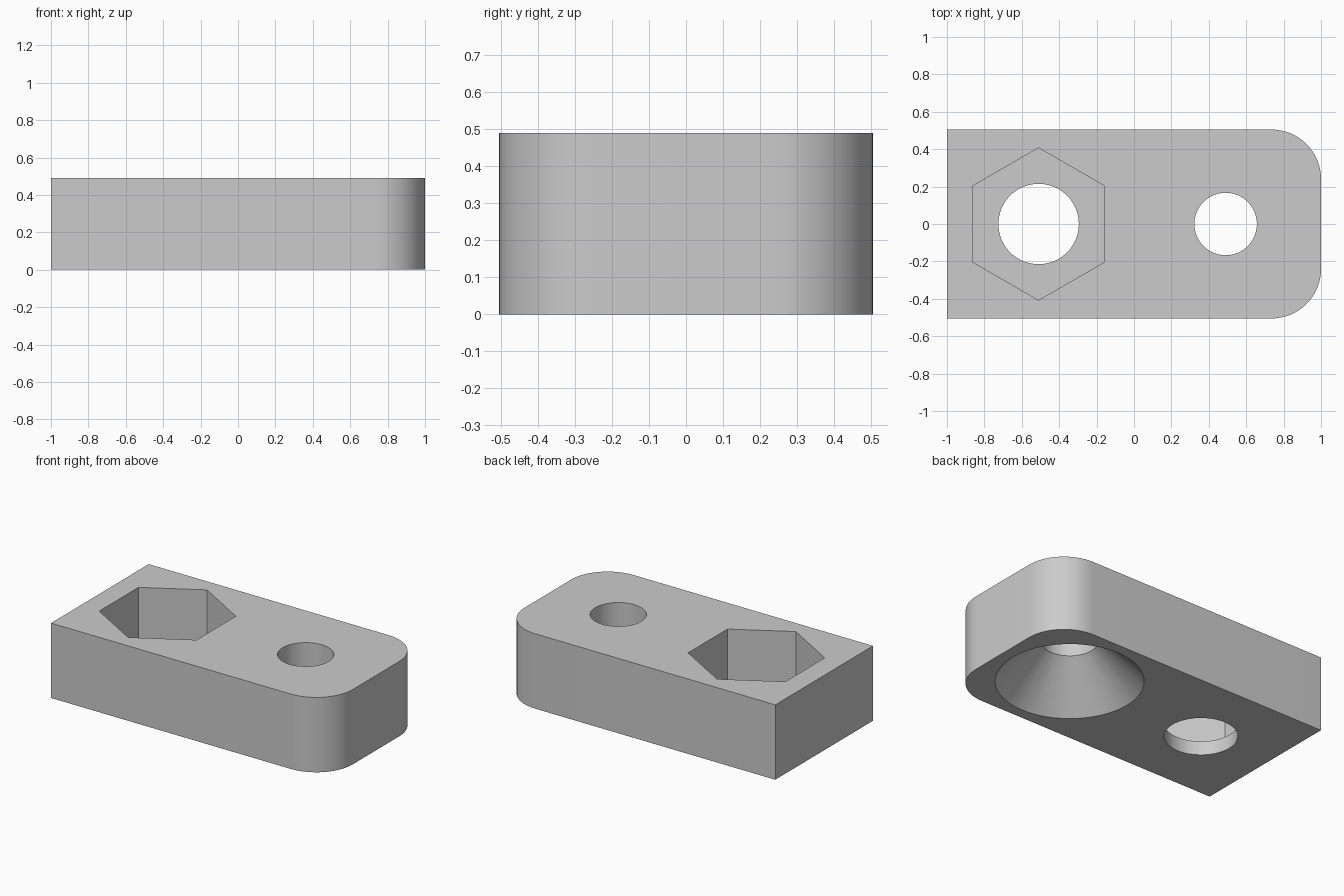
import bpy
import bmesh
from math import cos, sin, pi, radians

if "Cube" in bpy.data.objects:
    bpy.data.objects.remove(bpy.data.objects["Cube"], do_unlink=True)

HEIGHT = 0.49
HALF_WIDTH = 0.505
CORNER = 0.265
HEX_X = -0.51
BORE_X = 0.49

# Material
grey = bpy.data.materials.new("plain grey")
grey.use_nodes = True
grey.diffuse_color = (0.6, 0.6, 0.6, 1)
grey.node_tree.nodes["Principled BSDF"].inputs["Base Color"].default_value = (0.6, 0.6, 0.6, 1)


def ring(x, y, radius, start, sweep, count):
    """Points along an arc around (x, y)."""
    return [(x + radius * cos(start + sweep * i / count),
             y + radius * sin(start + sweep * i / count)) for i in range(count + 1)]


def loft(name, lower, z0, upper, z1):
    """Closed solid between two outlines with equal point counts."""
    bm = bmesh.new()
    low = [bm.verts.new((x, y, z0)) for x, y in lower]
    top = [bm.verts.new((x, y, z1)) for x, y in upper]
    bm.faces.new(low[::-1])
    bm.faces.new(top)
    for i in range(len(low)):
        j = (i + 1) % len(low)
        bm.faces.new((low[i], low[j], top[j], top[i]))
    mesh = bpy.data.meshes.new(name)
    bm.to_mesh(mesh)
    bm.free()
    mesh.materials.append(grey)
    obj = bpy.data.objects.new(name, mesh)
    bpy.context.collection.objects.link(obj)
    return obj


def round_cutter(name, x, r0, z0, r1, z1, sides=64):
    lower = ring(x, 0, r0, pi / 2, 2 * pi, sides)[:-1]
    upper = ring(x, 0, r1, pi / 2, 2 * pi, sides)[:-1]
    return loft(name, lower, z0, upper, z1)


# Block: square at one end, two rounded corners at the other
cx, cy = 1 - CORNER, HALF_WIDTH - CORNER
outline = [(-1, HALF_WIDTH), (-1, -HALF_WIDTH)]
outline += ring(cx, -cy, CORNER, -pi / 2, pi / 2, 16)
outline += ring(cx, cy, CORNER, 0, pi / 2, 16)
block = loft("mounting_block", outline, 0, outline, HEIGHT)

# Nut pocket, its through hole, the screw bore and the countersink below
over = HEIGHT + 0.1
cutters = [
    round_cutter("nut_pocket_cutter", HEX_X, 0.407, 0.09, 0.407, over, 6),
    round_cutter("nut_hole_cutter", HEX_X, 0.215, -0.1, 0.215, over),
    round_cutter("screw_bore_cutter", BORE_X, 0.167, -0.1, 0.167, over),
    round_cutter("countersink_cutter", BORE_X, 0.455, -0.02, 0.135, 0.30),
]
for cutter in cutters:
    cutter.hide_render = True
    mod = block.modifiers.new(cutter.name, "BOOLEAN")
    mod.operation = "DIFFERENCE"
    mod.solver = "EXACT"
    mod.object = cutter

# Bake the cuts and discard the cutters
bpy.context.view_layer.update()
graph = bpy.context.evaluated_depsgraph_get()
baked = bpy.data.meshes.new_from_object(block.evaluated_get(graph))
block.modifiers.clear()
block.data = baked
for cutter in cutters:
    bpy.data.objects.remove(cutter, do_unlink=True)

# Smooth the curved walls, keep the edges crisp
for obj in bpy.context.selected_objects:
    obj.select_set(False)
block.select_set(True)
bpy.context.view_layer.objects.active = block
bpy.ops.object.shade_smooth_by_angle(angle=radians(30))
